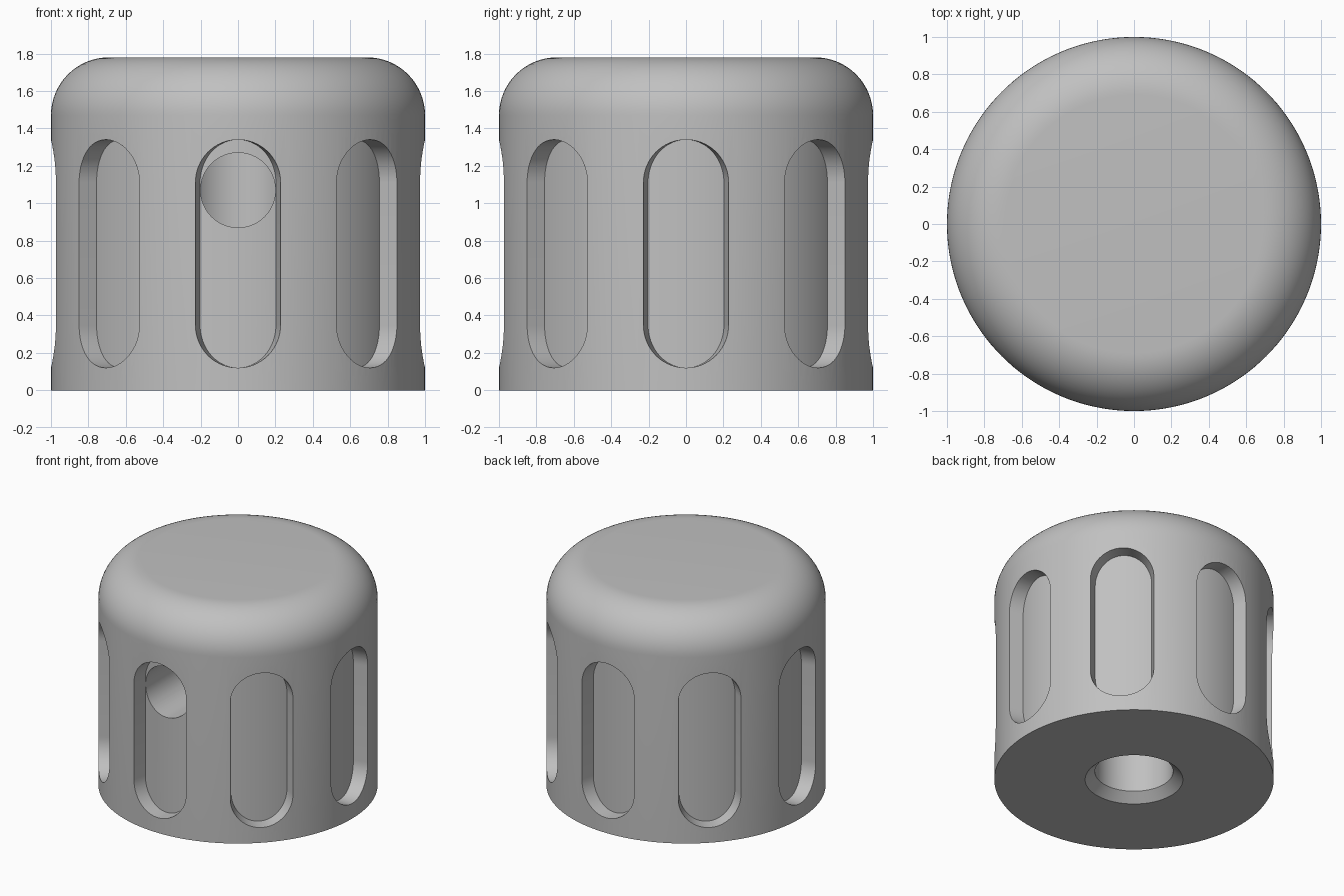
import bpy, bmesh
from math import sin, cos, pi, radians, sqrt

default = bpy.data.objects.get("Cube")
if default:
    bpy.data.objects.remove(default, do_unlink=True)

RADIUS, HEIGHT, FILLET = 1.0, 1.78, 0.31
SLOT_FLOOR, SLOT_HALF, SLOT_LOW, SLOT_HIGH, SLOTS = 0.89, 0.23, 0.35, 1.11, 8

# Single plain grey
grey = bpy.data.materials.new("plain grey")
grey.use_nodes = True
colour = (0.53, 0.53, 0.53, 1)
grey.diffuse_color = colour
grey.node_tree.nodes["Principled BSDF"].inputs["Base Color"].default_value = colour


def finish(bm, name):
    bmesh.ops.remove_doubles(bm, verts=bm.verts, dist=1e-5)
    bmesh.ops.recalc_face_normals(bm, faces=bm.faces)
    mesh = bpy.data.meshes.new(name)
    bm.to_mesh(mesh)
    bm.free()
    mesh.materials.append(grey)
    obj = bpy.data.objects.new(name, mesh)
    bpy.context.collection.objects.link(obj)
    return obj


def revolve(profile, name, steps):
    """Turn a (radius, height) profile around z."""
    bm = bmesh.new()
    verts = [bm.verts.new((r, 0, z)) for r, z in profile]
    edges = [bm.edges.new(pair) for pair in zip(verts, verts[1:])]
    bmesh.ops.spin(bm, geom=verts + edges, cent=(0, 0, 0), axis=(0, 0, 1),
                   angle=2 * pi, steps=steps, use_merge=True)
    return finish(bm, name)


def slot_cutter(angle, columns=32):
    """Round-ended slot wrapped on the cylinder, with radial walls and a curved floor."""
    bm = bmesh.new()
    rows = []
    for i in range(columns + 1):
        u = -SLOT_HALF * cos(pi * i / columns)
        rise = sqrt(max(0, SLOT_HALF ** 2 - u ** 2))
        a = angle + u / RADIUS
        rows.append([bm.verts.new((r * cos(a), r * sin(a), z))
                     for r, z in ((SLOT_FLOOR, SLOT_LOW - rise), (SLOT_FLOOR, SLOT_HIGH + rise),
                                  (1.1, SLOT_HIGH + rise), (1.1, SLOT_LOW - rise))])
    for a, b in zip(rows, rows[1:]):
        for k in range(4):
            n = (k + 1) % 4
            bm.faces.new((a[k], a[n], b[n], b[k]))
    bm.faces.new(rows[0])
    bm.faces.new(rows[-1])
    return finish(bm, "slot_cutter")


# Knob body: blind bore, chamfered mouth, flat base, wall, rounded shoulder, flat top
shoulder = [(RADIUS - FILLET + FILLET * cos(t), HEIGHT - FILLET + FILLET * sin(t))
            for t in (radians(90) * i / 16 for i in range(17))]
knob = revolve([(0, 1.42), (0.28, 1.42), (0.28, 0.065), (0.35, 0), (RADIUS, 0)]
               + shoulder + [(0, HEIGHT)], "knob_body", 144)

# Grip slots around the wall
cutters = [slot_cutter(2 * pi * i / SLOTS) for i in range(SLOTS)]

# Set screw hole from the front slot into the bore
bpy.ops.mesh.primitive_cylinder_add(vertices=64, radius=0.2, depth=1.2,
                                    location=(0, -0.6, 1.07), rotation=(radians(90), 0, 0))
screw = bpy.context.object
screw.name = "screw_hole_cutter"
screw.data.materials.append(grey)
cutters.append(screw)

# Cut, apply and discard the cutters
bpy.ops.object.select_all(action="DESELECT")
knob.select_set(True)
bpy.context.view_layer.objects.active = knob
for cutter in cutters:
    cutter.hide_render = True
    mod = knob.modifiers.new("cut", "BOOLEAN")
    mod.operation, mod.solver, mod.object = "DIFFERENCE", "EXACT", cutter
    bpy.ops.object.modifier_apply(modifier=mod.name)
    bpy.data.objects.remove(cutter, do_unlink=True)

bpy.ops.object.shade_smooth_by_angle(angle=radians(30))
